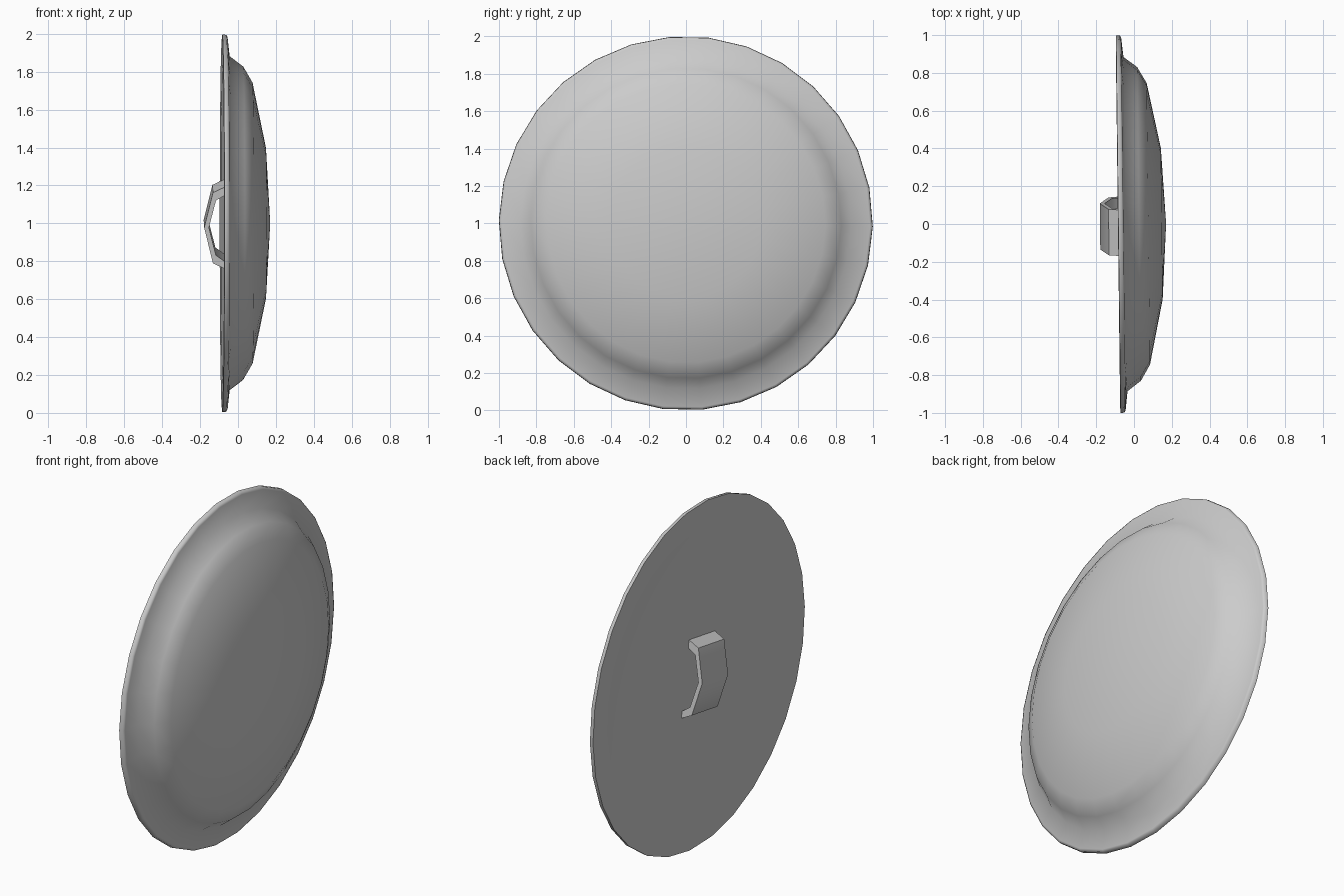
import bpy, bmesh, math
from mathutils import Matrix

if "Cube" in bpy.data.objects:
    bpy.data.objects.remove(bpy.data.objects["Cube"])

SIDES = 30
# shared placement: centre at z = 1 with a slight turn about z and roll about x
PLACE = Matrix.Translation((0, 0, 1)) @ Matrix.Rotation(0.012, 4, 'Z')


def finish(name, bm, matrix, angle):
    bmesh.ops.recalc_face_normals(bm, faces=bm.faces)
    bm.transform(matrix)
    mesh = bpy.data.meshes.new(name)
    bm.to_mesh(mesh)
    bm.free()
    obj = bpy.data.objects.new(name, mesh)
    bpy.context.collection.objects.link(obj)
    bpy.ops.object.select_all(action='DESELECT')
    obj.select_set(True)
    bpy.context.view_layer.objects.active = obj
    bpy.ops.object.shade_smooth_by_angle(angle=math.radians(angle))
    return obj


# Domed disc: closed profile (x, radius) turned around the x axis
profile = [(0.17, 0), (0.147, 0.4), (0.076, 0.745), (0.027, 0.83), (-0.045, 0.885),
           (-0.056, 0.985), (-0.062, 0.998), (-0.083, 1.0), (-0.085, 0.97),
           (-0.08, 0.85), (-0.072, 0.75), (-0.07, 0)]
bm = bmesh.new()
rings = []
for x, r in profile:
    if r == 0:
        rings.append([bm.verts.new((x, 0, 0))])
    else:
        rings.append([bm.verts.new((x, r * math.sin(t), r * math.cos(t)))
                      for t in (math.radians(7) + math.tau * i / SIDES for i in range(SIDES))])
for a, b in zip(rings, rings[1:]):
    for i in range(SIDES):
        j = (i + 1) % SIDES
        if len(a) == 1:
            bm.faces.new((a[0], b[i], b[j]))
        elif len(b) == 1:
            bm.faces.new((a[i], b[0], a[j]))
        else:
            bm.faces.new((a[i], b[i], b[j], a[j]))
finish("shield_disc", bm, PLACE, 62)

# Handle: arched strap outline (x, z) extruded across its width
outer = [(-0.06, 0.222), (-0.134, 0.187), (-0.18, 0), (-0.134, -0.19), (-0.06, -0.227)]
inner = [(-0.06, 0.178), (-0.118, 0.145), (-0.155, 0), (-0.118, -0.148), (-0.06, -0.19)]
bm = bmesh.new()
sections = []
for (xo, zo), (xi, zi) in zip(outer, inner):
    sections.append([bm.verts.new(p) for p in
                     ((xo, 0.112, zo), (xo, -0.135, zo), (xi, -0.135, zi), (xi, 0.112, zi))])
for a, b in zip(sections, sections[1:]):
    for i in range(4):
        j = (i + 1) % 4
        bm.faces.new((a[i], a[j], b[j], b[i]))
bm.faces.new(sections[0])
bm.faces.new(sections[-1])
finish("handle", bm, PLACE @ Matrix.Rotation(math.radians(9.5), 4, 'X'), 50)
